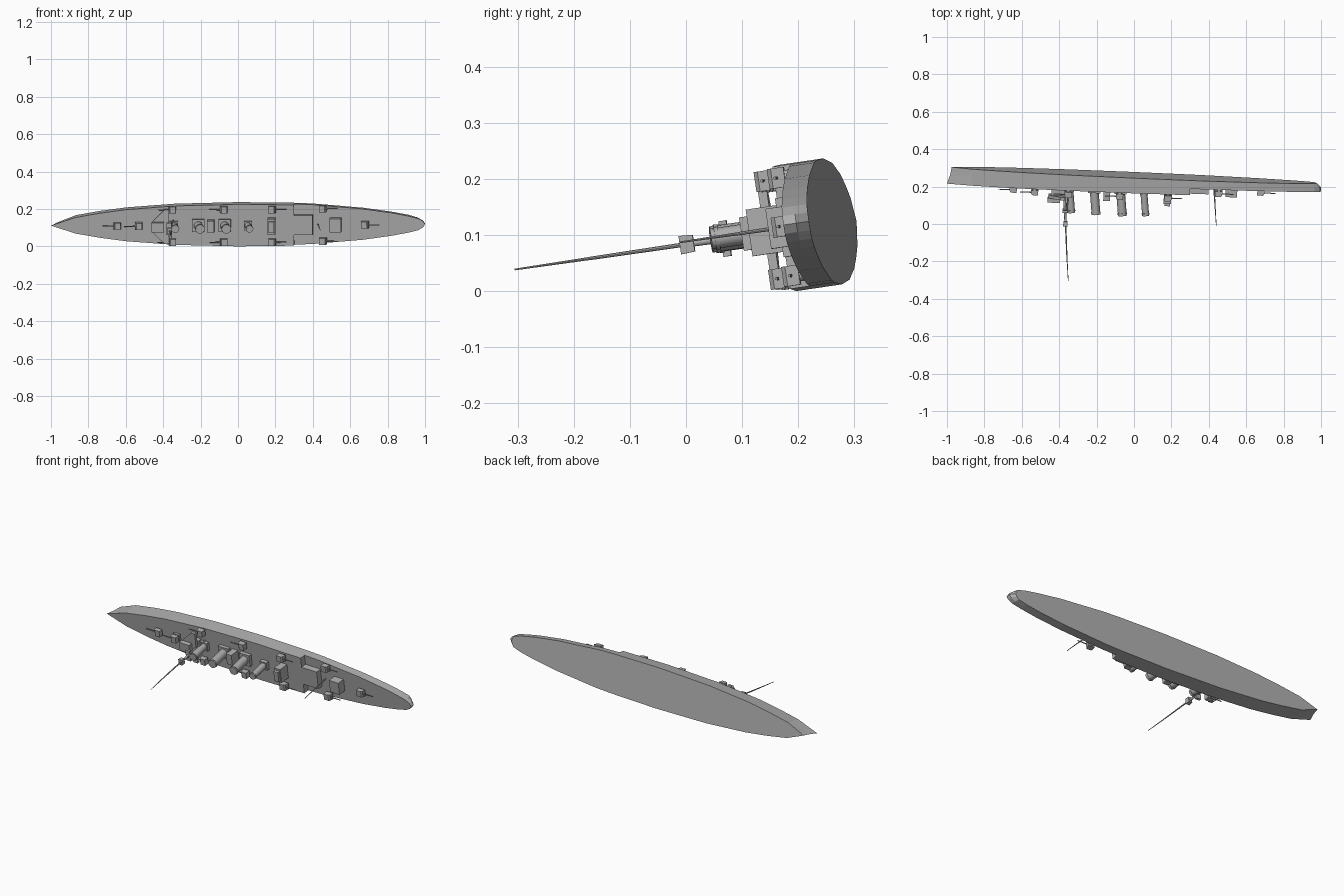
import bpy, bmesh, math
from mathutils import Vector, Matrix

if "Cube" in bpy.data.objects:
    bpy.data.objects.remove(bpy.data.objects["Cube"])

grey = bpy.data.materials.new("ship_grey")
grey.diffuse_color = (0.42, 0.42, 0.42, 1)
grey.use_nodes = True
grey.node_tree.nodes["Principled BSDF"].inputs["Base Color"].default_value = grey.diffuse_color

# Ship axes: u runs aft, v across the beam, w up from the flat bottom.
# The whole ship lies on its side, so every part goes through this frame.
W = Vector((-0.043, -0.988, -0.146)).normalized()
U = Vector((0.999, -0.0434, 0.0))
U = (U - W * U.dot(W)).normalized()
V = W.cross(U)
FRAME = Matrix((U, V, W)).transposed().to_4x4()
FRAME.translation = (0, 0.262, 0.13)
parts = []


def finish(name, bm, smooth=False):
    bmesh.ops.recalc_face_normals(bm, faces=bm.faces)
    bm.transform(FRAME)
    me = bpy.data.meshes.new(name)
    bm.to_mesh(me)
    bm.free()
    me.materials.append(grey)
    ob = bpy.data.objects.new(name, me)
    bpy.context.collection.objects.link(ob)
    parts.append(ob)
    if smooth:
        bpy.context.view_layer.objects.active = ob
        ob.select_set(True)
        bpy.ops.object.shade_smooth_by_angle(angle=math.radians(40))
        ob.select_set(False)


def loft(name, rings):
    """Closed solid through matching rings of points."""
    bm = bmesh.new()
    rows = [[bm.verts.new(p) for p in r] for r in rings]
    n = len(rows[0])
    for a, b in zip(rows, rows[1:]):
        for i in range(n):
            j = (i + 1) % n
            bm.faces.new((a[i], a[j], b[j], b[i]))
    bm.faces.new(rows[0])
    bm.faces.new(rows[-1])
    finish(name, bm)


def box(name, u, v, w0, w1, du, dv, taper=1.0):
    """Box given by centre, bottom, top and half sizes."""
    def ring(w, k):
        return [(u + a * du * k, v + b * dv * k, w)
                for a, b in ((-1, -1), (1, -1), (1, 1), (-1, 1))]
    loft(name, [ring(w0, 1), ring(w1, taper)])


def tube(name, a, b, r0, r1, sides=12, smooth=True):
    a, b = Vector(a), Vector(b)
    d = b - a
    bm = bmesh.new()
    m = Matrix.Translation((a + b) / 2) @ d.to_track_quat('Z', 'Y').to_matrix().to_4x4()
    bmesh.ops.create_cone(bm, cap_ends=True, segments=sides, radius1=r0,
                          radius2=r1, depth=d.length, matrix=m)
    finish(name, bm, smooth)


def mirrored(half):
    """Bow point, one side, stern, then the other side."""
    return half + [(u, -v) for u, v in reversed(half) if v > 0]


# Hull plan as half widths along the length
PLAN = [(-1, 0), (-0.87, 0.043), (-0.74, 0.066), (-0.6, 0.085), (-0.34, 0.105),
        (0, 0.1135), (0.3, 0.110), (0.4, 0.106), (0.67, 0.083), (0.82, 0.062),
        (0.91, 0.045), (0.965, 0.031), (0.99, 0.016), (1, 0)]
QUARTER = 0.045


def deck(u):
    return 0.082 - 0.008 * u


def hull_ring(half, w, bow, stern):
    out = []
    for u, v in mirrored(half):
        if u == -1:
            u = bow
        elif u > 0.95:
            u = 0.95 + (u - 0.95) * stern
        out.append((u, v, w if w is not None else deck(u)))
    return out


# Lower hull with its stern rounding under
loft("hull", [hull_ring(PLAN, 0, -0.978, 0.5),
              hull_ring(PLAN, 0.022, -0.981, 1),
              hull_ring(PLAN, QUARTER, -0.985, 1)])

# Raised forward deck, ending in a narrower tongue
FORE = PLAN[:7] + [(0.3, 0.053), (0.4, 0.053)]
loft("forward_deck", [hull_ring(FORE, QUARTER, -0.985, 1),
                      hull_ring(FORE, None, -1, 1)])


def gun(name, u, v, w, aim, height=0.03):
    """Pedestal, shield and barrel; aim is -1 forward, 1 aft."""
    tube(name + "_pedestal", (u, v, w - 0.012), (u, v, w + 0.012), 0.012, 0.012, 10)
    f, b = u + aim * 0.020, u - aim * 0.020
    lo, hi = w + 0.008, w + 0.008 + height
    side = [(b, lo), (f, lo), (f - aim * 0.003, hi - 0.007), (f - aim * 0.010, hi), (b, hi)]
    loft(name + "_shield", [[(x, v + s * 0.018, z) for x, z in side] for s in (-1, 1)])
    z = w + 0.008 + height * 0.5
    tube(name + "_barrel", (u, v, z), (u + aim * 0.078, v, z), 0.0033, 0.0025, 8)


# Centreline guns
gun("bow_gun", -0.645, 0, deck(-0.645), -1, 0.026)
box("raised_gun_base", -0.53, 0, 0.08, 0.098, 0.02, 0.018)
gun("raised_gun", -0.53, 0, 0.096, -1, 0.026)
gun("stern_gun", 0.68, 0, QUARTER, 1, 0.026)

# Broadside guns
for s, side in ((1, "port"), (-1, "starboard")):
    for i, (u, aim) in enumerate(((-0.35, -1), (-0.075, -1), (0.185, 1), (0.455, 1))):
        w = deck(u) if u < 0.3 else QUARTER
        gun(f"{side}_gun_{i + 1}", u, s * 0.088, w, aim)

# Bridge house, wings and upper bridge
box("bridge_house", -0.405, 0, 0.08, 0.135, 0.035, 0.03)
WING = [(-0.455, 0.028), (-0.39, 0.092), (-0.365, 0.092), (-0.365, 0.0)]
wing = [(-0.455, -0.028)] + WING[:3] + [(-0.365, -0.092), (-0.39, -0.092)]
loft("bridge_wings", [[(u, v, w) for u, v in wing] for w in (0.124, 0.140)])
box("upper_bridge", -0.425, 0, 0.14, 0.165, 0.033, 0.026)

# Foremast with lookout platforms
tube("foremast_lower", (-0.372, 0, 0.08), (-0.356, 0, 0.285), 0.0085, 0.006, 10)
tube("foremast_middle", (-0.356, 0, 0.285), (-0.342, 0, 0.455), 0.004, 0.003, 8)
tube("foremast_upper", (-0.342, 0, 0.455), (-0.329, 0, 0.588), 0.0028, 0.0015, 8)
for s, side in ((1, "port"), (-1, "starboard")):
    tube(side + "_mast_leg", (-0.345, s * 0.028, 0.08), (-0.358, 0, 0.24), 0.004, 0.0035, 8)
box("searchlight_platform", -0.362, 0, 0.203, 0.217, 0.014, 0.032)
box("lookout_top", -0.357, 0, 0.266, 0.291, 0.011, 0.015, 1.1)

# Funnels, raked aft, on their casings
FUNNELS = ((-0.345, 0.020, 0.218, 0.024, 0.024), (-0.213, 0.0235, 0.222, 0.033, 0.034),
           (-0.072, 0.0235, 0.222, 0.033, 0.034), (0.053, 0.0185, 0.217, 0.022, 0.024))
for i, (u, r, top, du, dv) in enumerate(FUNNELS):
    box(f"funnel_casing_{i + 1}", u + 0.002, 0, 0.078, 0.102, du, dv)
    lean = 0.12 * (top - 0.08)
    tube(f"funnel_{i + 1}", (u, 0, 0.08), (u + lean, 0, top), r, r, 16)
    tube(f"funnel_cap_{i + 1}", (u + lean * 0.9, 0, top - 0.014),
         (u + lean * 0.95, 0, top - 0.007), r + 0.002, r + 0.002, 16)

# Deckhouses
box("middle_deckhouse", -0.143, 0, 0.078, 0.142, 0.018, 0.032)
box("after_control_house", 0.182, 0, 0.076, 0.142, 0.020, 0.042)
box("after_control_top", 0.182, 0, 0.142, 0.156, 0.015, 0.03)
box("stern_deckhouse", 0.522, 0, QUARTER - 0.003, 0.092, 0.031, 0.036)

# Mainmast
tube("mainmast_lower", (0.427, 0, QUARTER), (0.438, 0, 0.15), 0.004, 0.003, 8)
tube("mainmast_upper", (0.438, 0, 0.15), (0.449, 0, 0.256), 0.0028, 0.0015, 8)

# Centre the ship and rest it on the ground plane
pts = [v.co for ob in parts for v in ob.data.vertices]
lo = [min(p[i] for p in pts) for i in range(3)]
hi = [max(p[i] for p in pts) for i in range(3)]
shift = Matrix.Translation((-(lo[0] + hi[0]) / 2, -(lo[1] + hi[1]) / 2, -lo[2]))
for ob in parts:
    ob.data.transform(shift)
